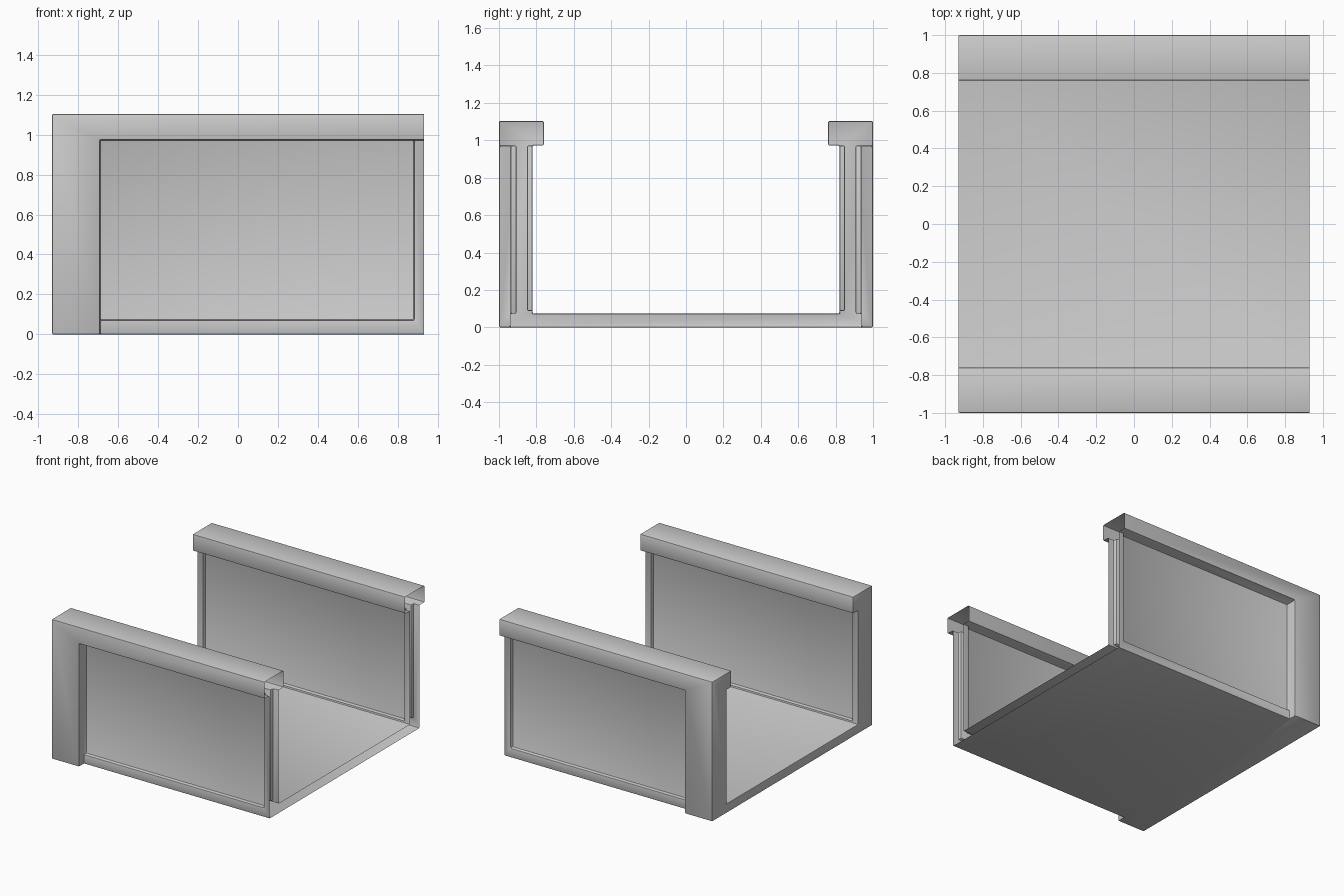
import bpy, bmesh
from mathutils import Vector

if "Cube" in bpy.data.objects:
    bpy.data.objects.remove(bpy.data.objects["Cube"])

END = 0.93      # half length along x


def link(name, bm):
    bmesh.ops.recalc_face_normals(bm, faces=bm.faces)
    mesh = bpy.data.meshes.new(name)
    bm.to_mesh(mesh)
    bm.free()
    obj = bpy.data.objects.new(name, mesh)
    bpy.context.collection.objects.link(obj)
    return obj


def box(name, x, y, z):
    bm = bmesh.new()
    bmesh.ops.create_cube(bm, size=1)
    for v in bm.verts:
        v.co = Vector([(r[0] + r[1]) / 2 + c * (r[1] - r[0])
                       for r, c in zip((x, y, z), v.co)])
    return link(name, bm)


# U-shaped channel: floor, two side walls and overhanging top rails
half = [(1, 0), (1, 1.103), (0.76, 1.103), (0.76, 0.972), (0.82, 0.972), (0.82, 0.073)]
profile = half + [(-y, z) for y, z in reversed(half)]
bm = bmesh.new()
face = bm.faces.new([bm.verts.new((-END, y, z)) for y, z in profile])
ext = bmesh.ops.extrude_face_region(bm, geom=[face])
bmesh.ops.translate(bm, vec=(2 * END + 0.2, 0, 0),
                    verts=[g for g in ext["geom"] if isinstance(g, bmesh.types.BMVert)])
channel = link("channel_with_rails", bm)
bpy.context.view_layer.objects.active = channel
channel.select_set(True)


def cut(name, x, y, z, side):
    y = sorted((y[0] * side, y[1] * side))
    cutter = box(name, x, y, z)
    cutter.hide_render = True
    mod = channel.modifiers.new(name, 'BOOLEAN')
    mod.operation, mod.solver, mod.object = 'DIFFERENCE', 'EXACT', cutter
    bpy.ops.object.modifier_apply(modifier=name)
    bpy.data.objects.remove(cutter)


# Step the outer wall back beside the end post, then sink both panels
for side in (-1, 1):
    cut("outer_step", (-0.69, 1.4), (0.937, 1.2), (-0.1, 0.972), side)
    cut("outer_panel", (-0.69, 0.88), (0.907, 1.2), (0.073, 0.972), side)
    cut("inner_panel", (-0.88, 0.88), (0.7, 0.85), (0.088, 0.972), side)

# Merge coplanar faces left by the cuts
bm = bmesh.new()
bm.from_mesh(channel.data)
bmesh.ops.remove_doubles(bm, verts=bm.verts, dist=0.0005)
bmesh.ops.dissolve_limit(bm, angle_limit=0.02, verts=bm.verts, edges=bm.edges)
bm.to_mesh(channel.data)
bm.free()

# Small rounded edges
bev = channel.modifiers.new("edges", 'BEVEL')
bev.width, bev.segments, bev.limit_method = 0.007, 2, 'ANGLE'
bpy.ops.object.modifier_apply(modifier="edges")

# The right end is an open, hollow cut
bm = bmesh.new()
bm.from_mesh(channel.data)
bmesh.ops.bisect_plane(bm, geom=bm.verts[:] + bm.edges[:] + bm.faces[:], dist=1e-5,
                       plane_co=(END, 0, 0), plane_no=(1, 0, 0), clear_outer=True)
bm.to_mesh(channel.data)
bm.free()
bpy.ops.object.shade_smooth_by_angle()
